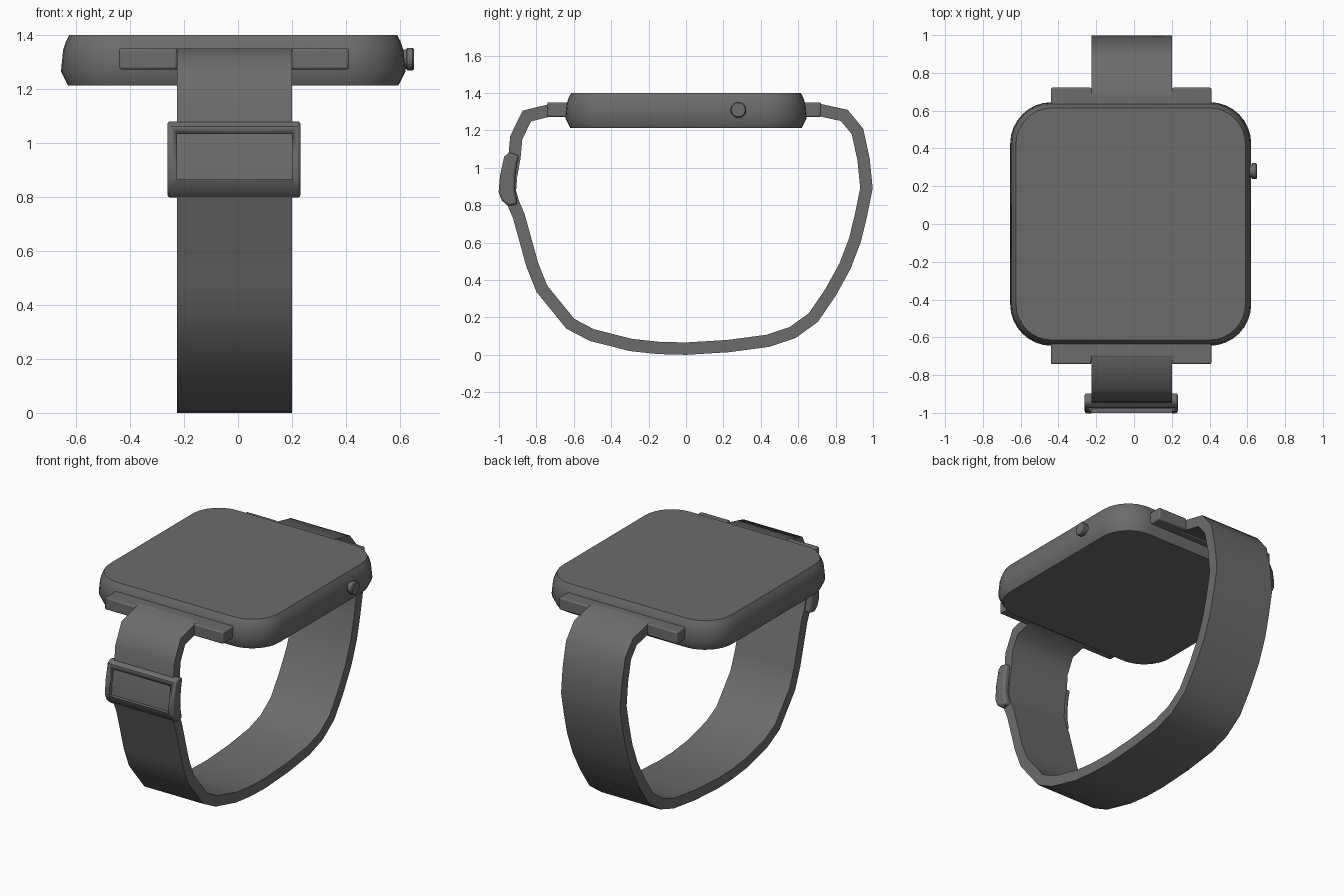
import bpy, bmesh, math
from mathutils import Vector

if "Cube" in bpy.data.objects:
    bpy.data.objects.remove(bpy.data.objects["Cube"])

STRAP_X = (-0.225, 0.20)
DARK = bpy.data.materials.new("dark_grey")
DARK.diffuse_color = (0.15, 0.15, 0.15, 1)
DARK.use_nodes = True
DARK.node_tree.nodes["Principled BSDF"].inputs["Base Color"].default_value = DARK.diffuse_color


def finish(name, bm, bevel=0.0, angle=35):
    bmesh.ops.recalc_face_normals(bm, faces=bm.faces)
    me = bpy.data.meshes.new(name)
    bm.to_mesh(me)
    bm.free()
    me.materials.append(DARK)
    ob = bpy.data.objects.new(name, me)
    bpy.context.collection.objects.link(ob)
    bpy.ops.object.select_all(action='DESELECT')
    ob.select_set(True)
    bpy.context.view_layer.objects.active = ob
    bpy.ops.object.shade_smooth_by_angle(angle=math.radians(angle))
    if bevel:
        m = ob.modifiers.new("soft_edges", 'BEVEL')
        m.width, m.segments, m.limit_method = bevel, 2, 'ANGLE'
        m.angle_limit = math.radians(50)
    return ob


def loft(rings):
    """Solid skinned through equal-length closed rings, capped at both ends."""
    bm = bmesh.new()
    vs = [[bm.verts.new(p) for p in r] for r in rings]
    n = len(vs[0])
    for a, b in zip(vs, vs[1:]):
        for i in range(n):
            j = (i + 1) % n
            bm.faces.new((a[i], a[j], b[j], b[i]))
    bm.faces.new(vs[0])
    bm.faces.new(vs[-1])
    return bm


def prism_x(profile, x0, x1):
    return loft([[(x, y, z) for y, z in profile] for x in (x0, x1)])


def rounded_rect(cx, hx, hy, r, z, seg=8):
    pts = []
    for k, (sx, sy) in enumerate(((1, 1), (-1, 1), (-1, -1), (1, -1))):
        for i in range(seg + 1):
            a = math.pi / 2 * (k + i / seg)
            pts.append((cx + sx * (hx - r) + r * math.cos(a),
                        sy * (hy - r) + r * math.sin(a), z))
    return pts


# Watch case: rounded square with tapered rims
levels = ((1.213, 0.026), (1.265, 0.0), (1.345, 0.008), (1.375, 0.018), (1.40, 0.031))
finish("watch_case", loft([rounded_rect(-0.0175, 0.638 - d, 0.645 - d, 0.22 - d, z)
                           for z, d in levels]), angle=35)

# Crown: neck and knob on the right side
rings = []
for x, r in ((0.58, 0.036), (0.624, 0.036), (0.626, 0.042), (0.646, 0.042), (0.652, 0.037)):
    rings.append([(x, 0.28 + r * math.cos(i * math.tau / 20),
                   1.31 + r * math.sin(i * math.tau / 20)) for i in range(20)])
finish("crown", loft(rings))

# Lugs: bars with a notch that receives the strap
for name, s, tip, notch in (("back_lug", 1, 0.722, 0.688), ("front_lug", -1, 0.742, 0.705)):
    outline = [(-0.44, 0.58), (0.41, 0.58), (0.41, tip), (STRAP_X[1], tip),
               (STRAP_X[1], notch), (STRAP_X[0], notch), (STRAP_X[0], tip), (-0.44, tip)]
    finish(name, loft([[(x, s * y, z) for x, y in outline] for z in (1.272, 1.35)]), 0.008)

# Strap: outer side profile, thickened inwards
outer = [(0.68, 1.35), (0.864, 1.31), (0.947, 1.21), (0.982, 1.05), (0.998, 0.89),
         (0.968, 0.74), (0.935, 0.604), (0.88, 0.46), (0.80, 0.315), (0.705, 0.176),
         (0.586, 0.09), (0.447, 0.043), (0.23, 0.014), (0.0, 0.0), (-0.15, 0.004),
         (-0.30, 0.02), (-0.516, 0.075), (-0.64, 0.14), (-0.80, 0.337), (-0.853, 0.47),
         (-0.925, 0.73), (-0.955, 0.80), (-0.975, 0.87), (-0.968, 0.96), (-0.95, 1.06),
         (-0.94, 1.17), (-0.874, 1.305), (-0.70, 1.348)]


def offset(path, d):
    ps = [Vector(p) for p in path]
    out = []
    for i, p in enumerate(ps):
        dirs = []
        if i > 0:
            dirs.append((p - ps[i - 1]).normalized())
        if i < len(ps) - 1:
            dirs.append((ps[i + 1] - p).normalized())
        t = sum(dirs, Vector((0, 0))).normalized()
        n = Vector((t.y, -t.x))
        out.append(p + n * d / max(t.dot(dirs[0]), 0.5))
    return out


rings = []
for o, i in zip(outer, offset(outer, 0.066)):
    rings.append([(STRAP_X[0], *o), (STRAP_X[1], *o), (STRAP_X[1], *i), (STRAP_X[0], *i)])
finish("strap", loft(rings), angle=65)

# Buckle: curved plate around the strap with a shallow window
profile = [(-0.952, 0.797), (-0.985, 0.825), (-1.002, 0.87), (-0.994, 0.96), (-0.972, 1.06),
           (-0.945, 1.083), (-0.893, 1.065), (-0.905, 1.02), (-0.914, 0.95),
           (-0.915, 0.88), (-0.90, 0.805)]
buckle = finish("buckle", prism_x(profile, -0.262, 0.232), 0.012)
window = [(-1.05, 0.865), (-1.05, 1.035), (-0.955, 1.035), (-0.97, 0.95), (-0.977, 0.865)]
cutter = finish("window_cutter", prism_x(window, -0.225, 0.20))
cutter.hide_render = True
cutter.hide_set(True)
cut = buckle.modifiers.new("window", 'BOOLEAN')
cut.operation, cut.object = 'DIFFERENCE', cutter
